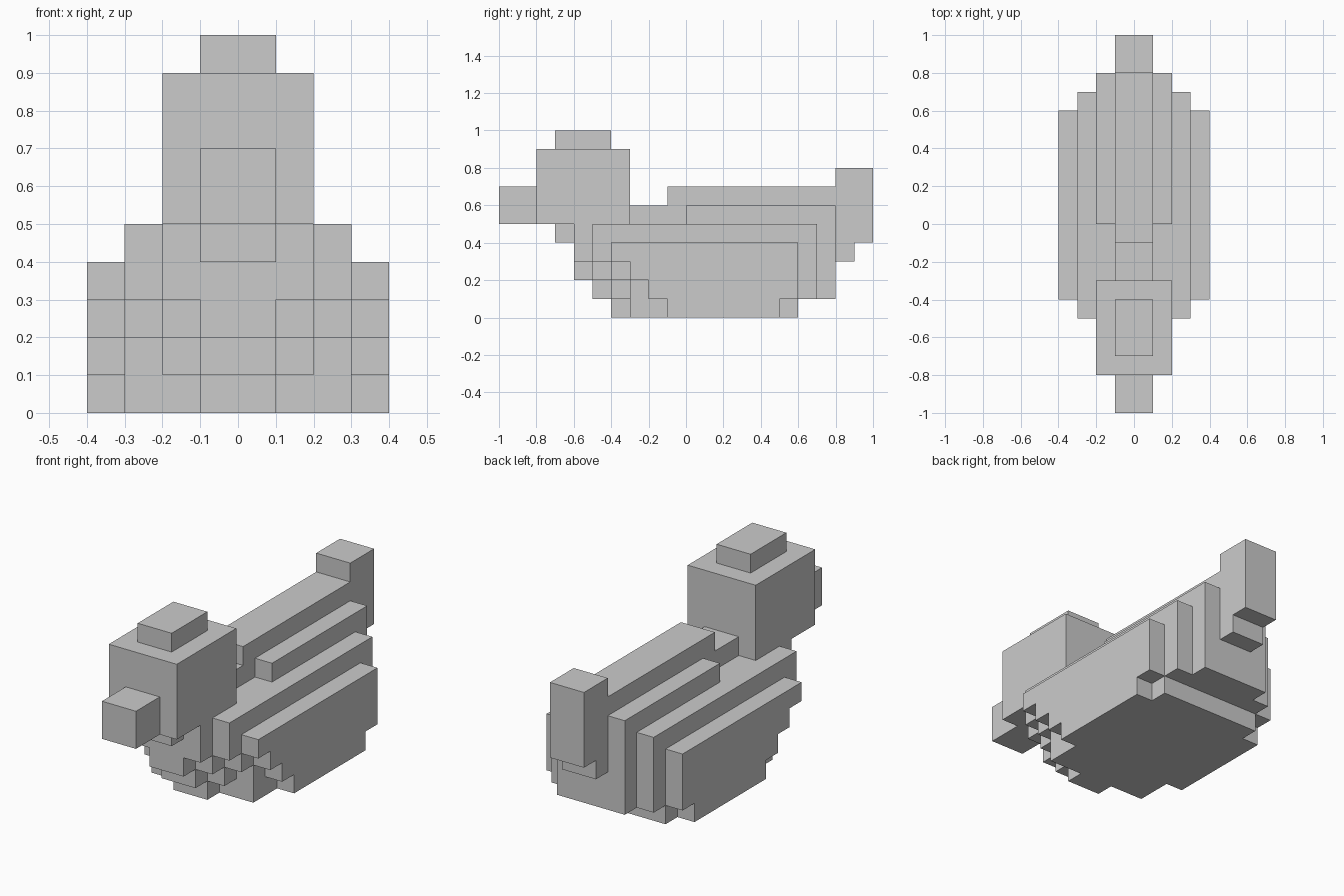
import bpy, bmesh

if "Cube" in bpy.data.objects:
    bpy.data.objects.remove(bpy.data.objects["Cube"])


def slab(name, profile, x0, x1, mirror=False):
    """Extrude a (y, z) outline from x0 to x1, optionally mirrored across x = 0."""
    bm = bmesh.new()
    face = bm.faces.new([bm.verts.new((x0, y, z)) for y, z in profile])
    ext = bmesh.ops.extrude_face_region(bm, geom=[face])
    verts = [v for v in ext["geom"] if isinstance(v, bmesh.types.BMVert)]
    bmesh.ops.translate(bm, verts=verts, vec=(x1 - x0, 0, 0))
    bmesh.ops.recalc_face_normals(bm, faces=bm.faces)
    mesh = bpy.data.meshes.new(name)
    bm.to_mesh(mesh)
    bm.free()
    obj = bpy.data.objects.new(name, mesh)
    bpy.context.collection.objects.link(obj)
    if mirror:
        mod = obj.modifiers.new("mirror", 'MIRROR')
        mod.use_axis[0] = True
        mod.use_mirror_merge = False
    return obj


def box(name, half_width, y0, y1, z0, z1):
    return slab(name, [(y0, z0), (y1, z0), (y1, z1), (y0, z1)], -half_width, half_width)


def breast(fronts):
    """Stepped front edge, from the base upwards, one y value per 0.1 layer."""
    pts = []
    for i, y in enumerate(fronts):
        for p in ((y, i / 10), (y, (i + 1) / 10)):
            if len(pts) > 1 and pts[-1][0] == pts[-2][0] == p[0]:
                pts.pop()
            if not pts or p != pts[-1]:
                pts.append(p)
    return pts


# central body with back ridge and upturned tail
slab("body_center", breast([-.4, -.5, -.6, -.6, -.7]) + [
    (-.3, .5), (-.3, .6), (-.1, .6), (-.1, .7), (.8, .7), (.8, .8), (1, .8),
    (1, .4), (.9, .4), (.9, .3), (.8, .3), (.8, .1), (.6, .1), (.6, 0)], -.1, .1)

# stepped flanks, each layer shorter and lower
slab("body_inner_flank", breast([-.3, -.4, -.5, -.6, -.6]) + [
    (0, .5), (0, .6), (.8, .6), (.8, .1), (.6, .1), (.6, 0)], .1, .2, True)
slab("body_middle_flank", breast([-.3, -.3, -.4, -.5, -.5]) + [
    (.7, .5), (.7, .1), (.6, .1), (.6, 0)], .2, .3, True)
slab("body_outer_flank", breast([-.1, -.2, -.3, -.4]) + [
    (.6, .4), (.6, .1), (.5, .1), (.5, 0)], .3, .4, True)

# head, crown and bill
box("head", .2, -.8, -.3, .5, .9)
box("crown", .1, -.7, -.4, .9, 1)
box("bill", .1, -1, -.8, .5, .7)
